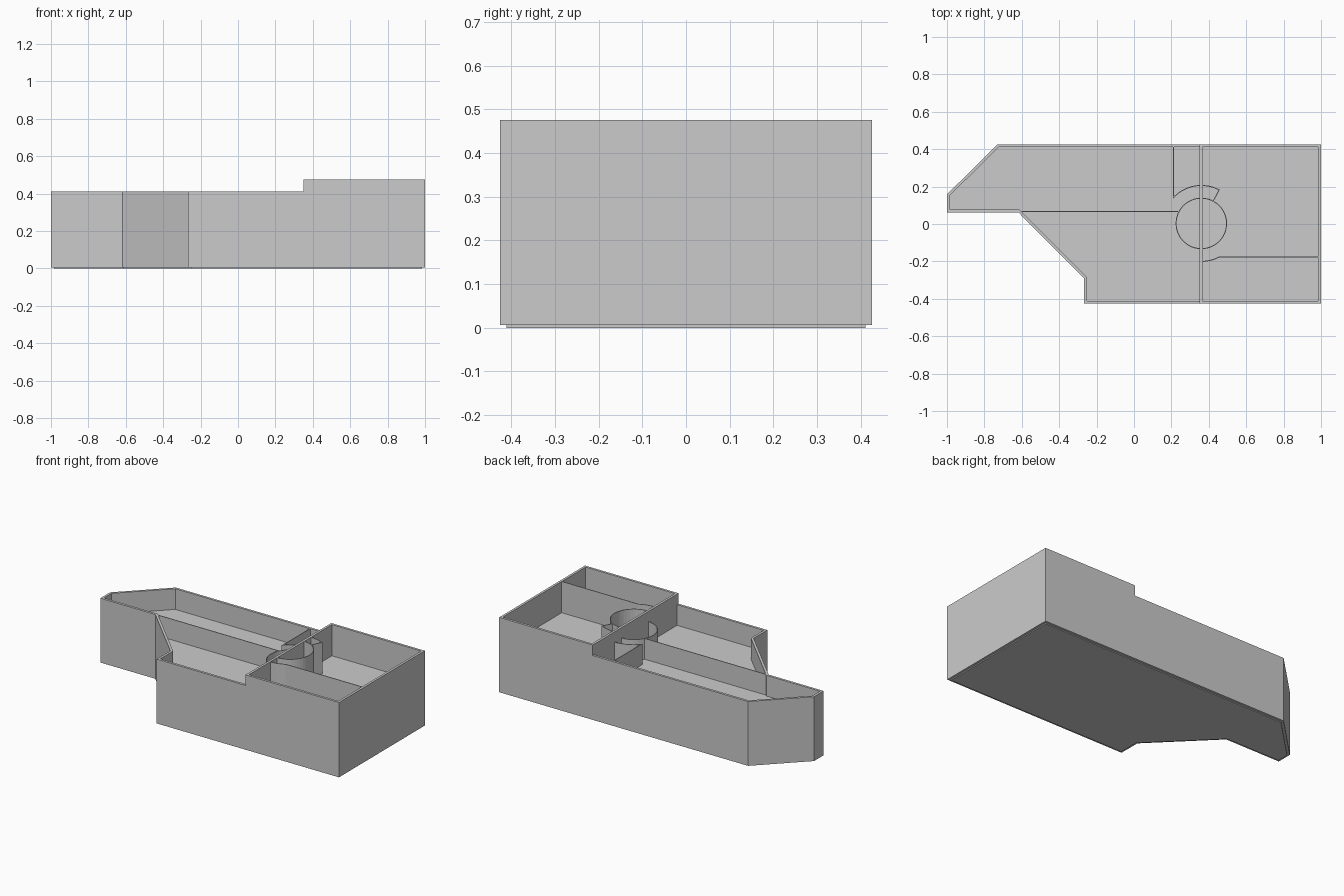
import bpy, bmesh
from math import cos, sin, radians
from mathutils import Vector

if "Cube" in bpy.data.objects:
    bpy.data.objects.remove(bpy.data.objects["Cube"])

FLOOR, LOW, HIGH = 0.28, 0.41, 0.476   # storey levels
T = 0.015                              # outer wall thickness
CX, CY = 0.36, 0.003                   # centre of the round stairwell


def offset(pts, d, closed=True):
    """Shift a path to its left by d with mitred corners."""
    pts = [Vector(p) for p in pts]
    n, out = len(pts), []
    for i, p in enumerate(pts):
        a = pts[i - 1] if closed or i > 0 else None
        b = pts[(i + 1) % n] if closed or i < n - 1 else None
        d1 = (p - a).normalized() if a is not None else (b - p).normalized()
        d2 = (b - p).normalized() if b is not None else d1
        n1, n2 = Vector((-d1.y, d1.x)), Vector((-d2.y, d2.x))
        out.append(p + (n1 + n2) * (d / (1 + n1.dot(n2))))
    return out


def finish(name, bm):
    bmesh.ops.recalc_face_normals(bm, faces=bm.faces)
    mesh = bpy.data.meshes.new(name)
    bm.to_mesh(mesh)
    bm.free()
    ob = bpy.data.objects.new(name, mesh)
    bpy.context.collection.objects.link(ob)
    return ob


def slab(name, pts, z0, z1):
    bm = bmesh.new()
    face = bm.faces.new([bm.verts.new((p[0], p[1], z0)) for p in pts])
    ext = bmesh.ops.extrude_face_region(bm, geom=[face], use_keep_orig=True)
    top = [v for v in ext["geom"] if isinstance(v, bmesh.types.BMVert)]
    bmesh.ops.translate(bm, verts=top, vec=(0, 0, z1 - z0))
    return finish(name, bm)


def wall(name, left, right, z0, z1, closed):
    """Wall between two matching plan lines, as a ring or an open run."""
    bm = bmesh.new()
    sections = [[bm.verts.new((p[0], p[1], z)) for p, z in
                 ((a, z0), (b, z0), (b, z1), (a, z1))] for a, b in zip(left, right)]
    n = len(sections)
    for i in range(n if closed else n - 1):
        s, t = sections[i], sections[(i + 1) % n]
        for k in range(4):
            m = (k + 1) % 4
            bm.faces.new((s[k], s[m], t[m], t[k]))
    if not closed:
        bm.faces.new(sections[0])
        bm.faces.new(sections[-1])
    return finish(name, bm)


def partition(name, pts, top, thick=0.005):
    h = thick / 2
    return wall(name, offset(pts, h, False), offset(pts, -h, False), FLOOR - 0.01, top, False)


def arc(r, a0, a1, n):
    angles = [radians(a0 + (a1 - a0) * i / n) for i in range(n + 1)]
    return [(CX + r * cos(a), CY + r * sin(a)) for a in angles]


# Outer shell, counter-clockwise plan
outline = [(-1, 0.062), (-0.618, 0.062), (-0.267, -0.29), (-0.267, -0.426),
           (1, -0.426), (1, 0.426), (-0.73, 0.426), (-1, 0.158)]
inner = offset(outline, T)
wall("outer_wall", outline, inner, 0.006, LOW, True)
slab("base_slab", inner, 0, 0.025)
slab("upper_floor", inner, FLOOR - 0.02, FLOOR)

# Taller right-hand block and its dividing wall
block = [(0.35, -0.426), (1, -0.426), (1, 0.426), (0.35, 0.426)]
wall("raised_wall", block, offset(block, T), LOW, HIGH, True)
slab("dividing_wall", [(0.35, -0.412), (0.365, -0.412), (0.365, 0.412), (0.35, 0.412)],
     FLOOR, LOW)

# Round stairwell: low half on the left, tall half on the right
partition("stairwell_left", arc(0.135, 90, 270, 24), LOW)
partition("stairwell_right", arc(0.135, -90, 90, 24), HIGH)

# Thin room partitions
partition("long_partition", [(-0.61, 0.066), (0.242, 0.066)], LOW)
partition("left_corridor", [(0.212, 0.415)] + arc(0.203, 137, 91, 12), LOW)
partition("right_corridor", arc(0.203, 89, 62, 8) + arc(0.136, 62, 62, 1)[:1], HIGH)
partition("right_partition", arc(0.203, -88, -62, 8) + [(0.99, -0.176)], HIGH)
